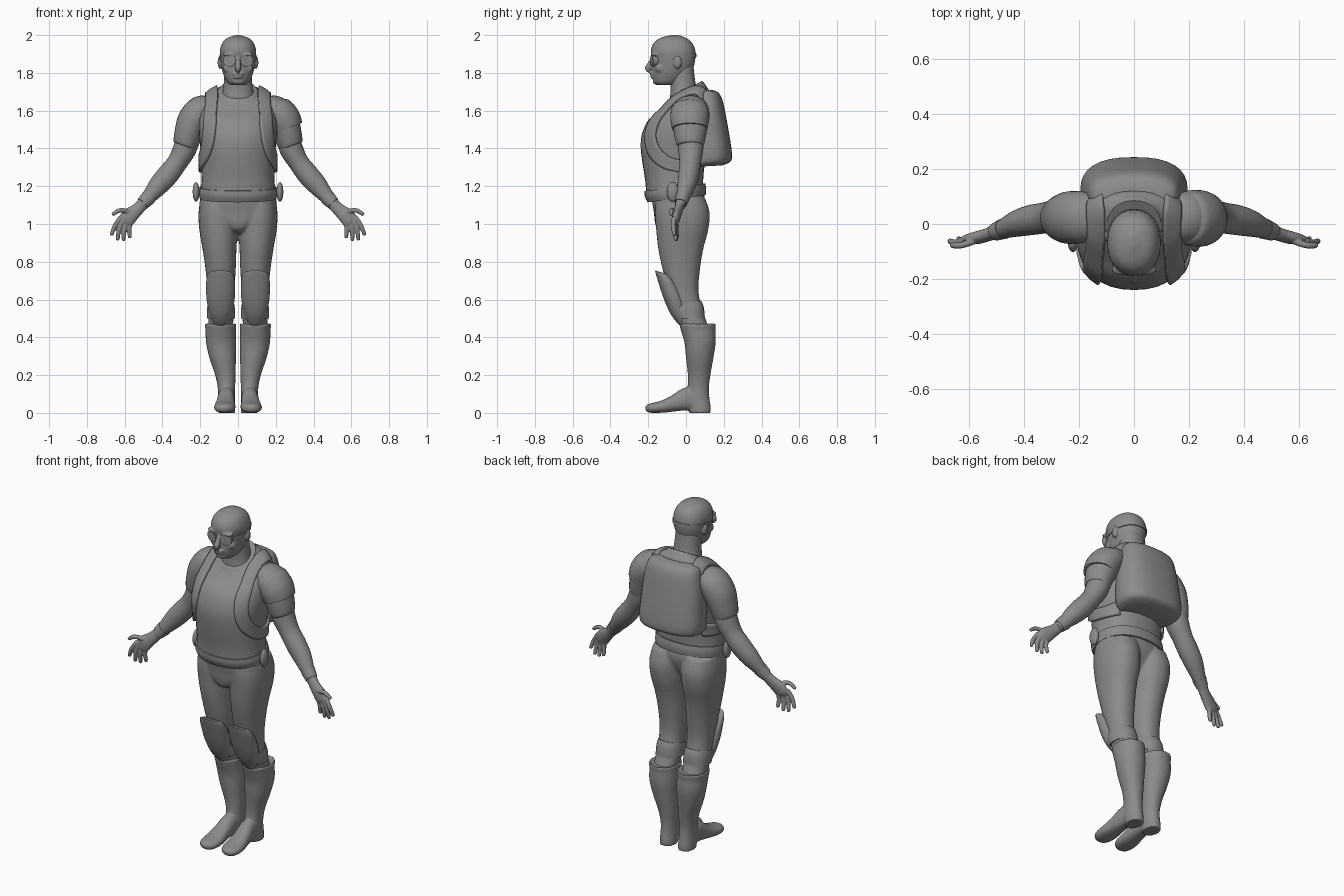
import bpy, bmesh, math
from mathutils import Vector as V

grey = bpy.data.materials.new("dark_grey")
grey.diffuse_color = (.26, .26, .26, 1)


def spline(keys, sub):
    """Catmull-Rom interpolation through tuples of any length."""
    out = []
    for i in range(len(keys) - 1):
        a, b, c, d = keys[max(i - 1, 0)], keys[i], keys[i + 1], keys[min(i + 2, len(keys) - 1)]
        for k in range(sub):
            t = k / sub
            out.append([q + .5 * t * (r - p + t * (2 * p - 5 * q + 4 * r - s + t * (3 * (q - r) + s - p)))
                        for p, q, r, s in zip(a, b, c, d)])
    return out + [list(keys[-1])]


def finish(name, bm, mirror=False, angle=40):
    bmesh.ops.recalc_face_normals(bm, faces=bm.faces)
    me = bpy.data.meshes.new(name)
    bm.to_mesh(me)
    bm.free()
    me.materials.append(grey)
    ob = bpy.data.objects.new(name, me)
    bpy.context.collection.objects.link(ob)
    bpy.ops.object.select_all(action='DESELECT')
    ob.select_set(True)
    bpy.context.view_layer.objects.active = ob
    bpy.ops.object.shade_smooth_by_angle(angle=math.radians(angle))
    if mirror:
        ob.modifiers.new("mirror", 'MIRROR')
    return ob


def skin(name, sections, mirror, power=2.0, n=32):
    """Skin superellipse sections given as (centre, u, v)."""
    bm = bmesh.new()
    rings = []
    for c, u, v in sections:
        ring = []
        for i in range(n):
            a = 2 * math.pi * i / n
            x, y = [math.copysign(abs(f) ** (2 / power), f) for f in (math.cos(a), math.sin(a))]
            ring.append(bm.verts.new(c + u * x + v * y))
        rings.append(ring)
    for p, q in zip(rings, rings[1:]):
        for i in range(n):
            bm.faces.new((p[i], p[(i + 1) % n], q[(i + 1) % n], q[i]))
    bm.faces.new(rings[0])
    bm.faces.new(rings[-1])
    return finish(name, bm, mirror)


def loft(name, keys, mirror=False, power=2.2, sub=4):
    """Vertical loft; key = (z, x, half width, front y, back y, rise to the back)."""
    secs = [(V((cx, (y0 + y1) / 2, z)), V((max(hw, .002), 0, 0)), V((0, (y1 - y0) / 2, t / 2)))
            for z, cx, hw, y0, y1, t in spline([k if len(k) == 6 else k + (0,) for k in keys], sub)]
    return skin(name, secs, mirror, power)


def tube(name, keys, mirror=True, ref=(0, 1, 0), power=2.0, sub=4, n=28):
    """Tube along a path; key = (x, y, z, radius across, radius along ref)."""
    p = spline(keys, sub)
    secs = []
    for i, k in enumerate(p):
        t = V(p[min(i + 1, len(p) - 1)][:3]) - V(p[max(i - 1, 0)][:3])
        u = t.cross(V(ref)).normalized()
        secs.append((V(k[:3]), u * k[3], u.cross(t).normalized() * k[4]))
    return skin(name, secs, mirror, power, n)


def ball(name, loc, rad, mirror=False):
    bm = bmesh.new()
    bmesh.ops.create_uvsphere(bm, u_segments=20, v_segments=12, radius=1)
    for v in bm.verts:
        v.co = V(a * b for a, b in zip(v.co, rad)) + V(loc)
    return finish(name, bm, mirror)


def fuse(parts, voxel, smooth):
    """Merge overlapping parts into one smooth mirrored surface."""
    bpy.ops.object.select_all(action='DESELECT')
    for o in parts:
        o.select_set(True)
    bpy.context.view_layer.objects.active = ob = parts[0]
    bpy.ops.object.join()
    ob.modifiers.clear()
    ob.modifiers.new("mirror", 'MIRROR')
    r = ob.modifiers.new("remesh", 'REMESH')
    r.mode, r.voxel_size, r.use_smooth_shade = 'VOXEL', voxel, True
    s = ob.modifiers.new("smooth", 'SMOOTH')
    s.factor, s.iterations = .5, smooth


# head with facial features
skull = loft("head", [(1.735, 0, .035, -.155, -.06), (1.75, 0, .058, -.17, -.03), (1.79, 0, .077, -.18, .01),
                      (1.83, 0, .087, -.18, .04), (1.88, 0, .094, -.182, .05), (1.92, 0, .096, -.186, .049),
                      (1.96, 0, .082, -.17, .032), (1.985, 0, .056, -.135, 0), (2.0, 0, .012, -.08, -.04)])
nose = tube("nose", [(0, -.172, 1.885, .010, .010), (0, -.19, 1.85, .012, .014), (0, -.2, 1.825, .018, .016),
                     (0, -.188, 1.81, .014, .01)], False, (1, 0, 0))
fuse([skull, nose,
      ball("brow", (.04, -.165, 1.897), (.042, .022, .012)),
      ball("cheek", (.055, -.135, 1.825), (.026, .03, .028)),
      ball("upper_lip", (0, -.179, 1.793), (.03, .013, .008)),
      ball("lower_lip", (0, -.177, 1.778), (.026, .013, .008)),
      ball("chin", (0, -.158, 1.757), (.034, .018, .019)),
      ball("ear", (.096, -.045, 1.855), (.012, .022, .034))], .005, 3)
loft("neck", [(1.58, 0, .1, -.09, .09), (1.66, 0, .09, -.085, .078), (1.71, 0, .08, -.082, .06),
              (1.76, 0, .074, -.085, .048), (1.83, 0, .07, -.09, .04)])

# goggles
tube("goggle_lens", [(.037, -.14, 1.866, .031, .031), (.044, -.172, 1.866, .035, .033),
                     (.046, -.181, 1.866, .035, .033), (.0465, -.183, 1.866, .03, .028),
                     (.0455, -.179, 1.866, .028, .026)], True, (0, 0, 1), sub=1)
loft("goggle_strap", [(1.868, 0, .097, -.178, .055, .03), (1.89, 0, .099, -.18, .054, .03)], sub=2)

# vest and torso
torso = loft("vest", [(1.17, 0, .198, -.21, .09, .04), (1.24, 0, .193, -.216, .092, .02), (1.32, 0, .193, -.23, .1),
                      (1.41, 0, .2, -.24, .12), (1.48, 0, .207, -.232, .13), (1.55, 0, .207, -.2, .135),
                      (1.62, 0, .195, -.15, .13, .05), (1.67, 0, .17, -.115, .12, .08),
                      (1.697, 0, .12, -.097, .095, .09), (1.705, 0, .085, -.085, .075, .09)], power=2.25)
loft("neckline", [(1.64, 0, .14, -.128, .118, .09), (1.68, 0, .125, -.112, .107, .1),
                  (1.708, 0, .098, -.097, .085, .1)])
loft("belt", [(1.135, 0, .203, -.203, .105, .04), (1.165, 0, .207, -.218, .107, .04),
              (1.195, 0, .203, -.22, .102, .04)])
ball("belt_pouch", (.222, -.07, 1.17), (.018, .032, .052), True)

# backpack
loft("backpack", [(1.305, 0, .15, .0, .19, .01), (1.325, 0, .185, .0, .235, .01), (1.37, 0, .195, .0, .243),
                  (1.45, 0, .192, .0, .233), (1.57, 0, .182, .01, .212), (1.66, 0, .165, .03, .192),
                  (1.698, 0, .145, .04, .168), (1.71, 0, .1, .06, .135)], power=2.5)

# shoulder straps laid on the vest
path = spline([(.15, .12, 1.67), (.15, .05, 1.72), (.15, -.05, 1.71), (.15, -.13, 1.62), (.15, -.185, 1.5),
               (.168, -.175, 1.4), (.195, -.11, 1.33), (.2, -.02, 1.305), (.18, .08, 1.31)], 5)
bm = bmesh.new()
rows = []
for i, p in enumerate(path):
    p = V(p)
    t = V(path[min(i + 1, len(path) - 1)]) - V(path[max(i - 1, 0)])
    w = t.cross(p - V((0, -.02, 1.45))).normalized()
    rows.append([bm.verts.new(p + w * .039 * k / 3) for k in range(-3, 4)])
for a, b in zip(rows, rows[1:]):
    for k in range(6):
        bm.faces.new((a[k], a[k + 1], b[k + 1], b[k]))
strap = finish("shoulder_strap", bm)
wrap = strap.modifiers.new("wrap", 'SHRINKWRAP')
wrap.target, wrap.offset, wrap.wrap_mode = torso, .006, 'ABOVE_SURFACE'
solid = strap.modifiers.new("solid", 'SOLIDIFY')
solid.thickness, solid.offset = .02, 0
strap.modifiers.new("mirror", 'MIRROR')

# arms, sleeves, wristbands and one shoulder guard
tube("sleeve", [(.13, .025, 1.62, .05, .08), (.19, .025, 1.605, .078, .094), (.235, .023, 1.55, .084, .096),
                (.262, .022, 1.48, .075, .086), (.276, .022, 1.425, .067, .074), (.28, .022, 1.412, .058, .065)])
tube("arm", [(.25, .025, 1.5, .06, .07), (.281, .025, 1.4, .062, .067), (.322, .022, 1.325, .054, .057),
             (.37, .015, 1.262, .057, .055), (.42, .003, 1.205, .053, .049), (.47, -.016, 1.145, .039, .036),
             (.515, -.032, 1.095, .03, .026)])
tube("wristband", [(.473, -.017, 1.141, .041, .038), (.504, -.029, 1.108, .035, .032)])
tube("shoulder_guard", [(.185, .022, 1.625, .06, .085), (.2, .022, 1.605, .085, .1),
                        (.24, .02, 1.555, .091, .103), (.262, .02, 1.505, .083, .094)], False)

# hands
hand = tube("hand", [(.495, -.026, 1.115, .03, .025), (.535, -.04, 1.075, .034, .024),
                     (.57, -.05, 1.045, .042, .023), (.596, -.055, 1.015, .042, .018), (.605, -.057, 1.0, .03, .01)])
fingers = [((.622, -.062, 1.035), (.652, -.068, .99), (.669, -.062, .945)),
           ((.61, -.06, 1.02), (.63, -.062, .97), (.637, -.054, .92)),
           ((.592, -.056, 1.008), (.603, -.057, .965), (.606, -.05, .918)),
           ((.573, -.052, 1.005), (.575, -.052, .97), (.573, -.045, .932)),
           ((.565, -.055, 1.06), (.622, -.076, 1.073), (.661, -.078, 1.052))]
digits = []
for a, b, c in fingers:
    d = (V(c) - V(b)).normalized() * .007
    digits.append(tube("finger", [a + (.013, .013), b + (.012, .012), c + (.010, .010),
                                  tuple(V(c) + d) + (.004, .004)], n=12))
fuse([hand] + digits, .004, 2)

# trousers
fuse([loft("trousers", [(1.19, 0, .192, -.19, .09), (1.12, 0, .203, -.18, .1), (1.06, 0, .2, -.17, .085),
                        (1.01, 0, .13, -.165, .06), (.97, 0, .06, -.15, .04), (.95, 0, .02, -.11, .0)]),
      loft("leg", [(1.14, .1, .097, -.16, .1), (1.06, .105, .104, -.164, .125), (.97, .103, .102, -.158, .118),
                   (.87, .098, .09, -.147, .092), (.76, .092, .08, -.124, .074), (.65, .09, .071, -.09, .066),
                   (.55, .09, .067, -.06, .085), (.43, .092, .066, -.02, .13)])], .007, 4)

# knee pads with their straps
loft("knee_pad", [(.742, .092, .055, -.157, -.09, -.02), (.726, .092, .07, -.163, -.06, -.05),
                  (.68, .092, .077, -.152, -.03, -.06), (.6, .092, .074, -.12, -.005, -.02),
                  (.53, .092, .06, -.085, .01), (.48, .092, .042, -.05, .02), (.46, .092, .03, -.03, .02)], True)
loft("knee_strap", [(.575, .09, .07, -.085, .08, .04), (.545, .09, .074, -.075, .094, .03),
                    (.5, .09, .074, -.055, .1)], True)

# boots
fuse([loft("boot", [(.462, .092, .07, -.02, .145), (.475, .092, .078, -.028, .155), (.462, .092, .083, -.034, .158),
                    (.44, .091, .081, -.028, .156), (.37, .089, .08, -.008, .157), (.29, .081, .07, 0, .145),
                    (.2, .067, .054, .01, .129), (.13, .061, .046, .008, .121), (.07, .06, .045, -.005, .125),
                    (.03, .06, .045, .01, .131), (0, .06, .044, .018, .131)], power=2.1),
      tube("foot", [(.06, .07, .07, .04, .05), (.062, .01, .074, .044, .062), (.066, -.06, .051, .049, .044),
                    (.069, -.12, .034, .056, .033), (.071, -.17, .027, .054, .027), (.072, -.2, .024, .038, .022),
                    (.072, -.215, .022, .012, .01)], False, (0, 0, 1), 2.3)], .006, 3)
